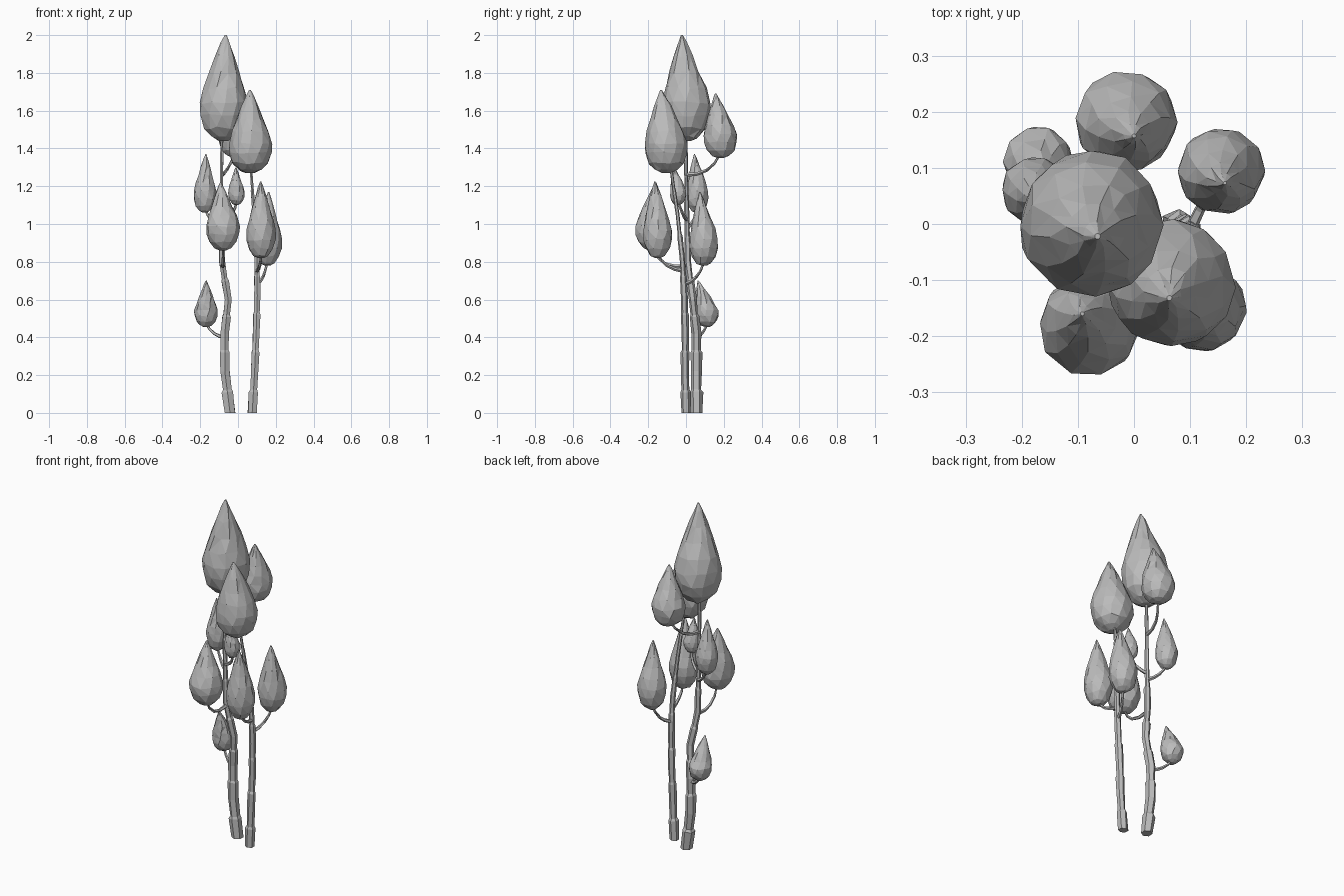
import bpy, bmesh, random
from math import sin, cos, tau
from mathutils import Vector

random.seed(4)
cube = bpy.data.objects.get("Cube")
if cube:
    bpy.data.objects.remove(cube)

# Single flat material
GREY = (0.5, 0.5, 0.5, 1)
mat = bpy.data.materials.new("plain grey")
mat.use_nodes = True
mat.diffuse_color = GREY
mat.node_tree.nodes["Principled BSDF"].inputs["Base Color"].default_value = GREY


def finish(bm, name):
    bmesh.ops.recalc_face_normals(bm, faces=bm.faces)
    mesh = bpy.data.meshes.new(name)
    bm.to_mesh(mesh)
    bm.free()
    mesh.materials.append(mat)
    obj = bpy.data.objects.new(name, mesh)
    bpy.context.collection.objects.link(obj)
    return obj


def skin(bm, rings):
    """Join rings of equal size and cap both ends."""
    n = len(rings[0])
    for low, high in zip(rings, rings[1:]):
        for i in range(n):
            j = (i + 1) % n
            bm.faces.new((low[i], low[j], high[j], high[i]))
    bm.faces.new(rings[0])
    bm.faces.new(rings[-1])


# Teardrop profile: (height fraction, radius fraction)
PROFILE = [(0, .2), (.035, .52), (.12, .83), (.24, .99), (.36, 1), (.5, .86),
           (.65, .63), (.8, .4), (.92, .19), (1, .04)]


def bulb(name, centre, radius, bottom, top, tip):
    sides = 12 if radius > .1 else 10
    bm = bmesh.new()
    rings = []
    for k, (t, r) in enumerate(PROFILE):
        lean = max(0, (t - .35) / .65)
        c = Vector(centre).lerp(Vector(tip), lean)
        ring = []
        for i in range(sides):
            a = tau * (i + .25 * k) / sides + random.uniform(-.08, .08)
            rr = radius * r * random.uniform(.96, 1.03)
            z = bottom + (top - bottom) * t
            if 0 < k < len(PROFILE) - 1:
                z += random.uniform(-.015, .015) * (top - bottom)
            ring.append(bm.verts.new((c.x + rr * cos(a), c.y + rr * sin(a), z)))
        rings.append(ring)
    skin(bm, rings)
    bmesh.ops.triangulate(bm, faces=bm.faces)
    return finish(bm, name)


def stalk(name, points, sides=6, knots=False):
    """Tube through (x, y, z, radius) points, with optional woody knots."""
    path = []
    for a, b in zip(points, points[1:]):
        a, b = Vector(a), Vector(b)
        path.append(a)
        if knots:
            step = a.lerp(b, .5)
            step.w *= 1.12
            path.append(step)
            step = a.lerp(b, .56)
            step.w *= .88
            path.append(step)
    path.append(Vector(points[-1]))
    bm = bmesh.new()
    rings = []
    for k, p in enumerate(path):
        before, after = path[max(k - 1, 0)], path[min(k + 1, len(path) - 1)]
        d = (after - before).xyz.normalized()
        if k == 0 and p.z == 0:
            d = Vector((0, 0, 1))
        u = Vector((0, 1, 0)) if abs(d.y) < .6 else Vector((1, 0, 0))
        u = (u - d * u.dot(d)).normalized()
        v = d.cross(u)
        ring = []
        for i in range(sides):
            a = tau * i / sides
            r = p.w * (random.uniform(.9, 1.1) if knots else 1)
            ring.append(bm.verts.new(p.xyz + (u * cos(a) + v * sin(a)) * r))
        rings.append(ring)
    skin(bm, rings)
    return finish(bm, name)


# Two main stems
stalk("right_stem", [(-.042, .055, 0, .033), (-.07, .055, .22, .028), (-.07, .055, .42, .025),
                     (-.052, .035, .6, .021), (-.085, .01, .8, .018), (-.086, .005, 1.05, .013),
                     (-.088, 0, 1.28, .01), (-.085, 0, 1.47, .009)], knots=True)
stalk("left_stem", [(.075, 0, 0, .026), (.088, -.005, .22, .021), (.096, -.005, .42, .02),
                    (.102, -.01, .62, .018), (.1, -.02, .82, .015), (.085, -.045, 1.05, .01),
                    (.068, -.08, 1.3, .008)], knots=True)

# Bulbs: centre, radius, bottom, top, tip
bulb("top_bulb", (-.077, .003), .129, 1.44, 2.0, (-.065, -.022))
bulb("upper_front_bulb", (.065, -.105), .115, 1.27, 1.71, (.063, -.132))
bulb("upper_back_bulb", (-.014, .183), .09, 1.35, 1.69, (0, .157))
bulb("middle_right_bulb", (-.176, .06), .06, 1.06, 1.37, (-.17, .045))
bulb("middle_small_bulb", (-.008, -.042), .044, 1.1, 1.3, (-.012, -.06))
bulb("front_right_bulb", (-.08, -.18), .09, .86, 1.22, (-.092, -.16))
bulb("front_left_bulb", (.122, -.15), .078, .82, 1.225, (.12, -.165))
bulb("back_left_bulb", (.155, .095), .077, .78, 1.17, (.162, .073))
bulb("lowest_bulb", (-.17, .112), .062, .455, .7, (-.168, .064))

# Thin curved twigs: start, bend, end
TWIGS = {
    "upper_back": [(-.087, 0, 1.26), (-.06, .11, 1.285), (-.016, .18, 1.37)],
    "middle_right": [(-.086, .01, .98), (-.14, .04, 1.02), (-.175, .06, 1.08)],
    "middle_small": [(-.086, .005, 1.02), (-.03, -.02, 1.06), (-.008, -.042, 1.12)],
    "front_right": [(-.08, .01, .78), (-.08, -.11, .79), (-.08, -.18, .88)],
    "front_left": [(.1, -.01, .75), (.115, -.1, .78), (.122, -.15, .84)],
    "back_left": [(.1, -.01, .68), (.132, .055, .72), (.155, .095, .8)],
    "lowest": [(-.07, .055, .4), (-.125, .085, .42), (-.17, .112, .47)],
}
for name, (start, bend, end) in TWIGS.items():
    s, m, e = Vector(start), Vector(bend), Vector(end)
    points = []
    for k in range(5):
        t = k / 4
        # Quadratic curve that passes through the bend
        p = s * (1 - t) * (1 - 2 * t) + m * 4 * t * (1 - t) + e * t * (2 * t - 1)
        points.append((*p, .011 - .005 * t))
    stalk(name + "_twig", points, sides=5)
